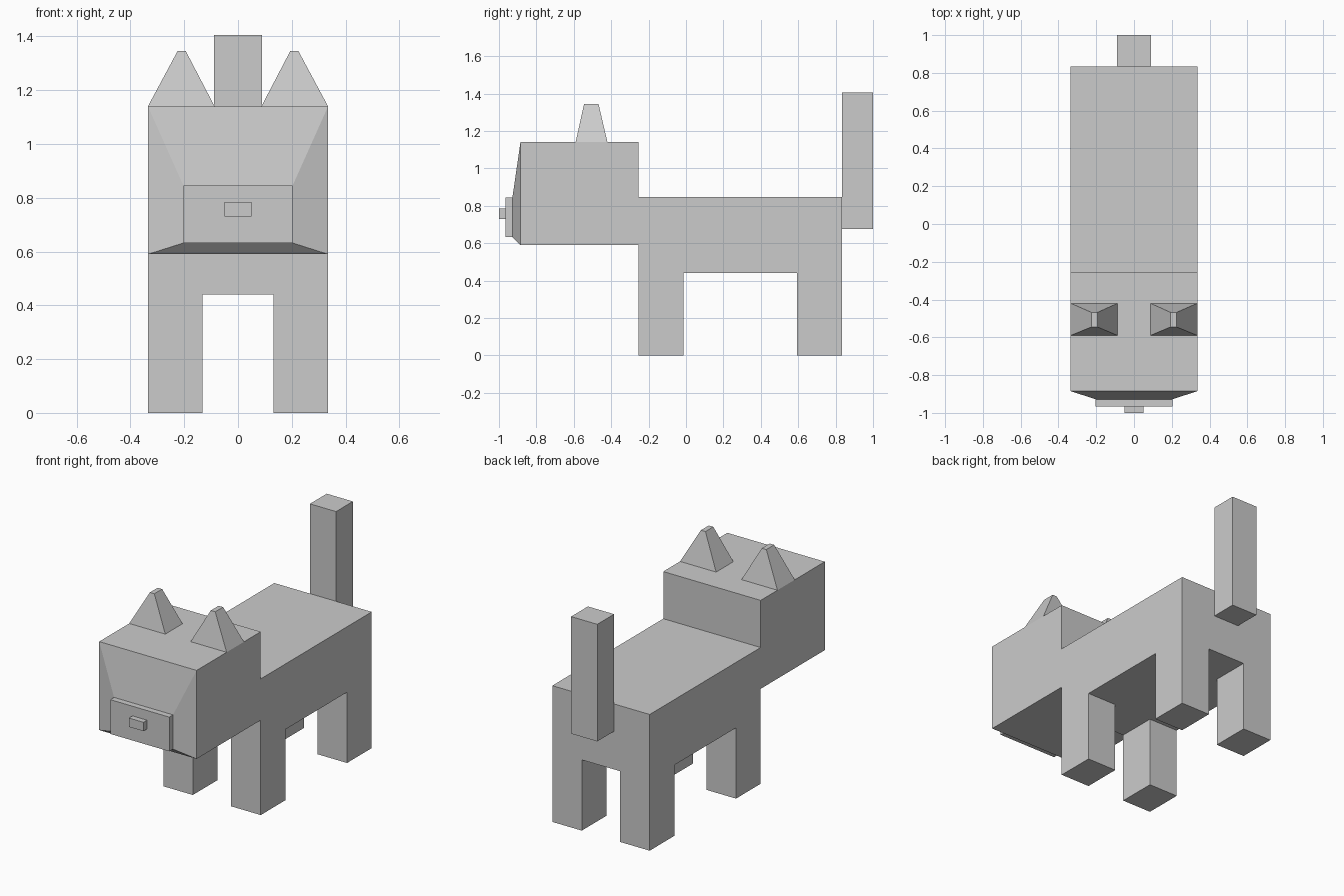
import bpy
import bmesh

if "Cube" in bpy.data.objects:
    bpy.data.objects.remove(bpy.data.objects["Cube"])


def frustum(name, base, top, axis=2):
    """Box or tapered block from two rectangles.
    base/top = (a0, a1, b0, b1, level); axis 2: a=x, b=y, level=z; axis 1: a=x, b=z, level=y."""
    bm = bmesh.new()
    rings = []
    for a0, a1, b0, b1, level in (base, top):
        ring = []
        for a, b in ((a0, b0), (a1, b0), (a1, b1), (a0, b1)):
            ring.append(bm.verts.new((a, b, level) if axis == 2 else (a, level, b)))
        rings.append(ring)
    lo, hi = rings
    bm.faces.new(lo)
    bm.faces.new(hi)
    for i in range(4):
        j = (i + 1) % 4
        bm.faces.new((lo[i], lo[j], hi[j], hi[i]))
    bmesh.ops.recalc_face_normals(bm, faces=bm.faces)
    mesh = bpy.data.meshes.new(name)
    bm.to_mesh(mesh)
    bm.free()
    obj = bpy.data.objects.new(name, mesh)
    bpy.context.collection.objects.link(obj)
    return obj


def box(name, x, y, z):
    return frustum(name, (*x, *y, z[0]), (*x, *y, z[1]))


def mirror_x(obj):
    obj.modifiers.new("Mirror", 'MIRROR').use_axis[0] = True


W = 0.335  # half width of body and head

# Torso and head
box("body", (-W, W), (-0.255, 0.835), (0.44, 0.847))
box("head", (-W, W), (-0.885, -0.255), (0.59, 1.14))

# Sloping face, muzzle and nose
frustum("face", (-W, W, 0.59, 1.14, -0.885), (-0.203, 0.203, 0.632, 0.845, -0.928), axis=1)
box("muzzle", (-0.203, 0.203), (-0.965, -0.928), (0.632, 0.845))
box("nose", (-0.05, 0.05), (-1.0, -0.965), (0.73, 0.785))

# Legs, mirrored left and right
for name, y in (("front_legs", (-0.255, -0.013)), ("back_legs", (0.593, 0.835))):
    mirror_x(box(name, (0.132, W), y, (0.0, 0.44)))

# Blunt pointed ears, mirrored
mirror_x(frustum("ears", (0.087, W, -0.59, -0.42, 1.14), (0.194, 0.225, -0.545, -0.468, 1.345)))

# Upright tail
box("tail", (-0.09, 0.09), (0.835, 1.0), (0.677, 1.405))
